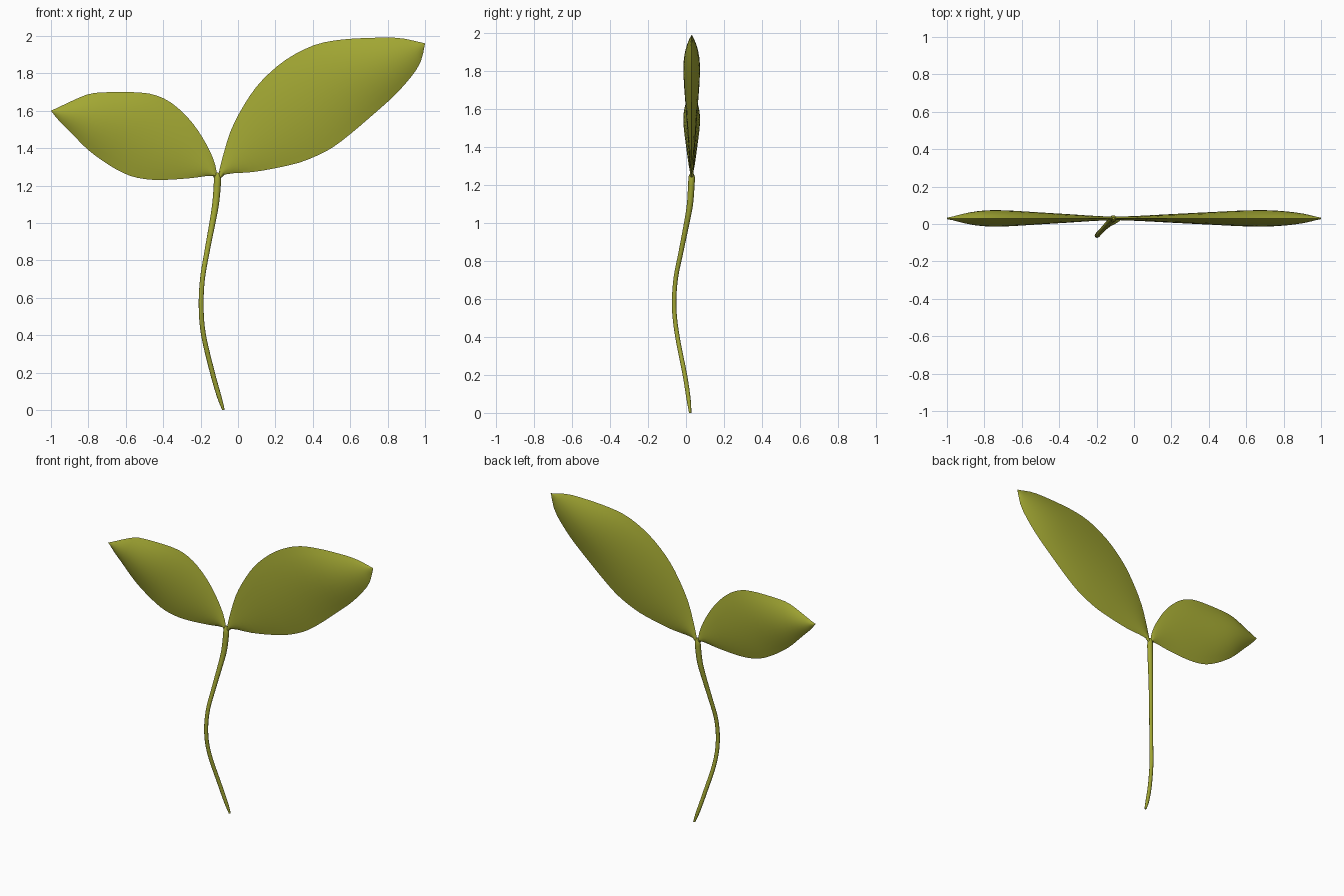
import bpy, bmesh, math
from mathutils import Vector

if "Cube" in bpy.data.objects:
    bpy.data.objects.remove(bpy.data.objects["Cube"])

green = bpy.data.materials.new("leaf green")
green.diffuse_color = (0.36, 0.385, 0.033, 1)
green.use_nodes = True
green.node_tree.nodes["Principled BSDF"].inputs["Base Color"].default_value = green.diffuse_color


def spline(points, n):
    """Smooth curve through the points, resampled evenly to n + 1 points."""
    p = [Vector(q) for q in points]
    p = [2 * p[0] - p[1]] + p + [2 * p[-1] - p[-2]]
    dense = []
    for i in range(1, len(p) - 2):
        a, b, c, d = p[i - 1:i + 3]
        for k in range(12):
            t = k / 12
            dense.append(0.5 * (2 * b + (c - a) * t + (2 * a - 5 * b + 4 * c - d) * t * t
                                + (3 * b - a - 3 * c + d) * t ** 3))
    dense.append(p[-2])
    length = [0.0]
    for a, b in zip(dense, dense[1:]):
        length.append(length[-1] + (b - a).length)
    out, j = [], 0
    for i in range(n + 1):
        s = length[-1] * i / n
        while j < len(dense) - 2 and length[j + 1] < s:
            j += 1
        f = (s - length[j]) / max(length[j + 1] - length[j], 1e-9)
        out.append(dense[j].lerp(dense[j + 1], min(f, 1)))
    return out


def finish(name, bm, angle):
    bmesh.ops.remove_doubles(bm, verts=bm.verts, dist=0.0004)
    bmesh.ops.recalc_face_normals(bm, faces=bm.faces)
    me = bpy.data.meshes.new(name)
    bm.to_mesh(me)
    bm.free()
    me.materials.append(green)
    ob = bpy.data.objects.new(name, me)
    bpy.context.collection.objects.link(ob)
    bpy.ops.object.select_all(action='DESELECT')
    ob.select_set(True)
    bpy.context.view_layer.objects.active = ob
    bpy.ops.object.shade_smooth_by_angle(angle=math.radians(angle))


# half thickness of a leaf along its length
THICK = [(0, .008), (.2, .015), (.45, .030), (.65, .043), (.75, .045), (.86, .034), (1, .001)]


def half_thickness(t):
    for (a, ha), (b, hb) in zip(THICK, THICK[1:]):
        if t <= b:
            return ha + (hb - ha) * (t - a) / (b - a)
    return THICK[-1][1]


def leaf(name, upper, lower, n=28, m=10):
    """Lens-shaped blade between two edge curves in the xz plane."""
    bm = bmesh.new()
    up, lo = spline(upper, n), spline(lower, n)
    for side in (-1, 1):
        rows = []
        for i in range(n + 1):
            t = i / n
            # averaging softens the thickness profile
            h = sum(half_thickness(min(max(t + d, 0), 1)) for d in (-.04, 0, .04)) / 3
            row = []
            for j in range(m + 1):
                s = j / m
                q = lo[i].lerp(up[i], s)
                row.append(bm.verts.new((q.x, 0.03 + side * h * (1 - (2 * s - 1) ** 2), q.y)))
            rows.append(row)
        for a, b in zip(rows, rows[1:]):
            for j in range(m):
                bm.faces.new((a[j], a[j + 1], b[j + 1], b[j]))
    finish(name, bm, 28)


# leaves
leaf("right_leaf",
     [(-.108, 1.225), (-.10, 1.28), (-.08, 1.36), (-.04, 1.49), (.02, 1.61), (.10, 1.73), (.20, 1.83),
      (.30, 1.90), (.42, 1.955), (.55, 1.98), (.72, 1.99), (.87, 1.988), (1, 1.96)],
     [(-.108, 1.225), (-.08, 1.25), (-.05, 1.264), (.10, 1.275), (.30, 1.315), (.40, 1.35), (.50, 1.40),
      (.60, 1.475), (.70, 1.56), (.84, 1.685), (.94, 1.80), (.98, 1.87), (1, 1.96)])
leaf("left_leaf",
     [(-.112, 1.225), (-.115, 1.28), (-.135, 1.35), (-.18, 1.44), (-.24, 1.53), (-.31, 1.605), (-.38, 1.657),
      (-.45, 1.686), (-.52, 1.697), (-.62, 1.70), (-.74, 1.697), (-.82, 1.682), (-1, 1.60)],
     [(-.112, 1.225), (-.13, 1.245), (-.15, 1.253), (-.25, 1.24), (-.40, 1.23), (-.50, 1.235),
      (-.59, 1.257), (-.69, 1.31), (-.80, 1.39), (-.90, 1.49), (-.96, 1.55), (-1, 1.60)])

# stem: x, y, z, radius
path = spline([(-.078, .022, .003, .007), (-.10, .014, .07, .012), (-.137, -.006, .2, .013),
               (-.184, -.045, .4, .013), (-.197, -.062, .55, .013), (-.19, -.055, .7, .013),
               (-.165, -.026, .85, .014), (-.137, .004, 1.0, .016), (-.12, .021, 1.1, .018),
               (-.111, .028, 1.2, .019), (-.110, .03, 1.245, .018), (-.110, .03, 1.27, .006)], 48)
bm = bmesh.new()
rings, sides = [], 12
for i, p in enumerate(path):
    d = (path[min(i + 1, 48)] - path[max(i - 1, 0)]).to_3d().normalized()
    v = d.cross(Vector((1, 0, 0))).normalized()
    u = v.cross(d)
    c, r = Vector(p[:3]), p[3]
    ring = []
    for k in range(sides):
        a = 2 * math.pi * k / sides
        q = c + r * (math.cos(a) * u + math.sin(a) * 0.9 * v)
        ring.append(bm.verts.new((q.x, q.y, max(q.z, 0) if i else 0)))
    rings.append(ring)
for a, b in zip(rings, rings[1:]):
    for k in range(sides):
        bm.faces.new((a[k], a[k - 1], b[k - 1], b[k]))
bm.faces.new(rings[0])
bm.faces.new(rings[-1])
finish("stem", bm, 50)
